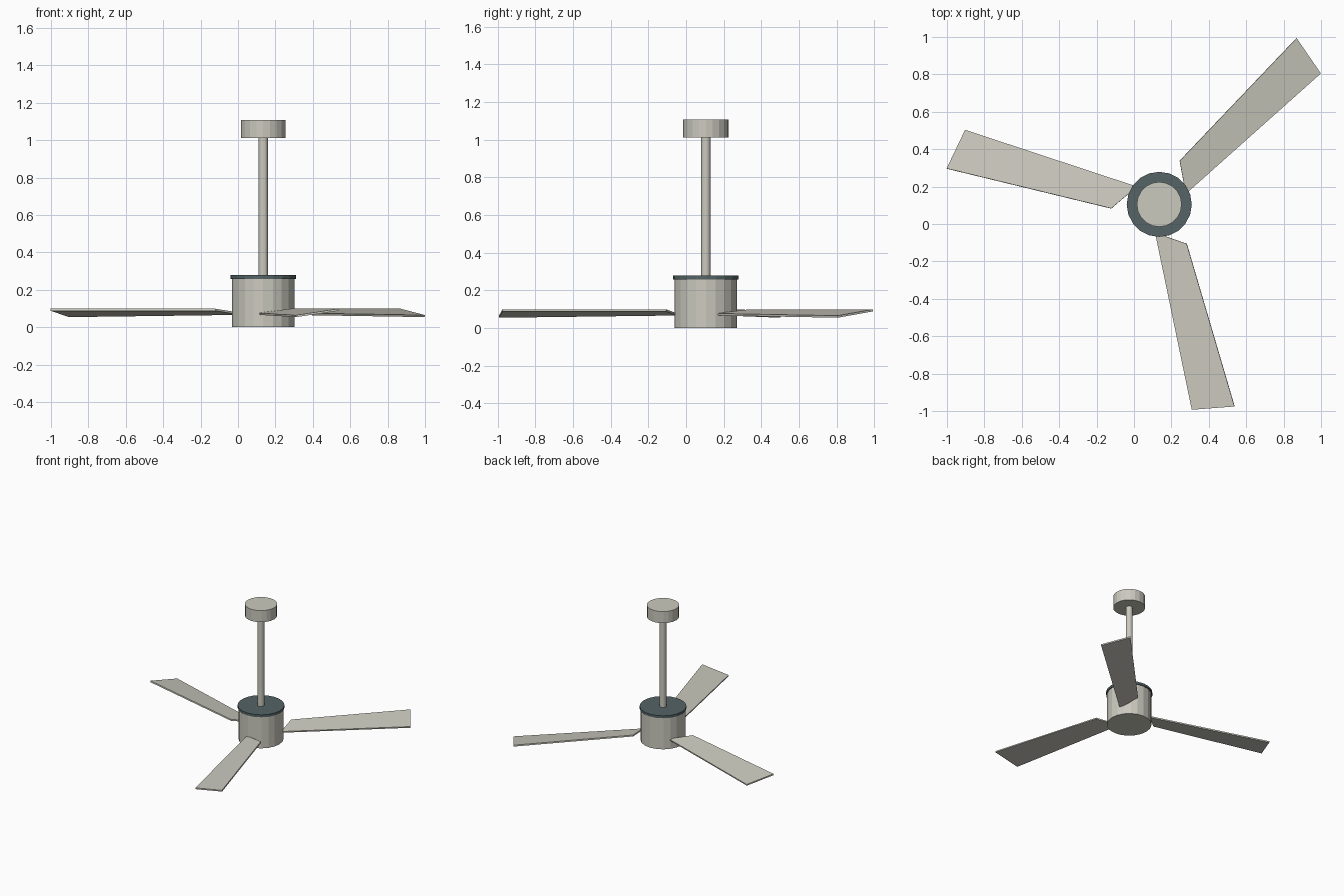
import bpy, bmesh
from math import radians, cos, sin
from mathutils import Vector

if "Cube" in bpy.data.objects:
    bpy.data.objects.remove(bpy.data.objects["Cube"])

CX, CY = 0.135, 0.105      # hub axis
SIDES = 20


def material(name, rgb):
    m = bpy.data.materials.new(name)
    m.diffuse_color = (*rgb, 1)
    m.use_nodes = True
    m.node_tree.nodes["Principled BSDF"].inputs["Base Color"].default_value = m.diffuse_color
    return m


pale = material("warm_pale_grey", (0.60, 0.59, 0.52))
slate = material("dark_slate", (0.09, 0.125, 0.13))


def finish(bm, name, mat):
    bmesh.ops.recalc_face_normals(bm, faces=bm.faces)
    me = bpy.data.meshes.new(name)
    bm.to_mesh(me)
    bm.free()
    me.materials.append(mat)
    ob = bpy.data.objects.new(name, me)
    bpy.context.collection.objects.link(ob)
    ob.location = (CX, CY, 0)
    return ob


def cylinder(name, r, z0, z1, mat, sides=SIDES):
    bm = bmesh.new()
    bmesh.ops.create_cone(bm, cap_ends=True, segments=sides, radius1=r, radius2=r, depth=z1 - z0)
    bmesh.ops.translate(bm, verts=bm.verts, vec=(0, 0, (z0 + z1) / 2))
    return finish(bm, name, mat)


# motor, trim ring, down rod and ceiling canopy
cylinder("motor_housing", 0.167, 0.0, 0.26, pale)
cylinder("trim_ring", 0.174, 0.258, 0.278, slate)
cylinder("down_rod", 0.026, 0.27, 1.02, pale)
cylinder("ceiling_canopy", 0.12, 1.012, 1.107, pale)

# one tilted blade outline: radius, angle, top height; turned three times
OUTLINE = [(1.112, 159, 0.065), (1.153, 170.4, 0.099), (0.257, 184.7, 0.099), (0.153, 141.5, 0.077)]
THICK = 0.011
for i in range(3):
    bm = bmesh.new()
    top = []
    for r, a, z in OUTLINE:
        a = radians(a + 120 * i)
        top.append(bm.verts.new((r * cos(a), r * sin(a), z)))
    face = bm.faces.new(top)
    face.normal_update()
    n = face.normal.copy()
    if n.z < 0:
        n.negate()
    ext = bmesh.ops.extrude_face_region(bm, geom=[face], use_keep_orig=True)
    low = [v for v in ext["geom"] if isinstance(v, bmesh.types.BMVert)]
    bmesh.ops.translate(bm, verts=low, vec=n * -THICK)
    finish(bm, f"blade_{i + 1}", pale)
